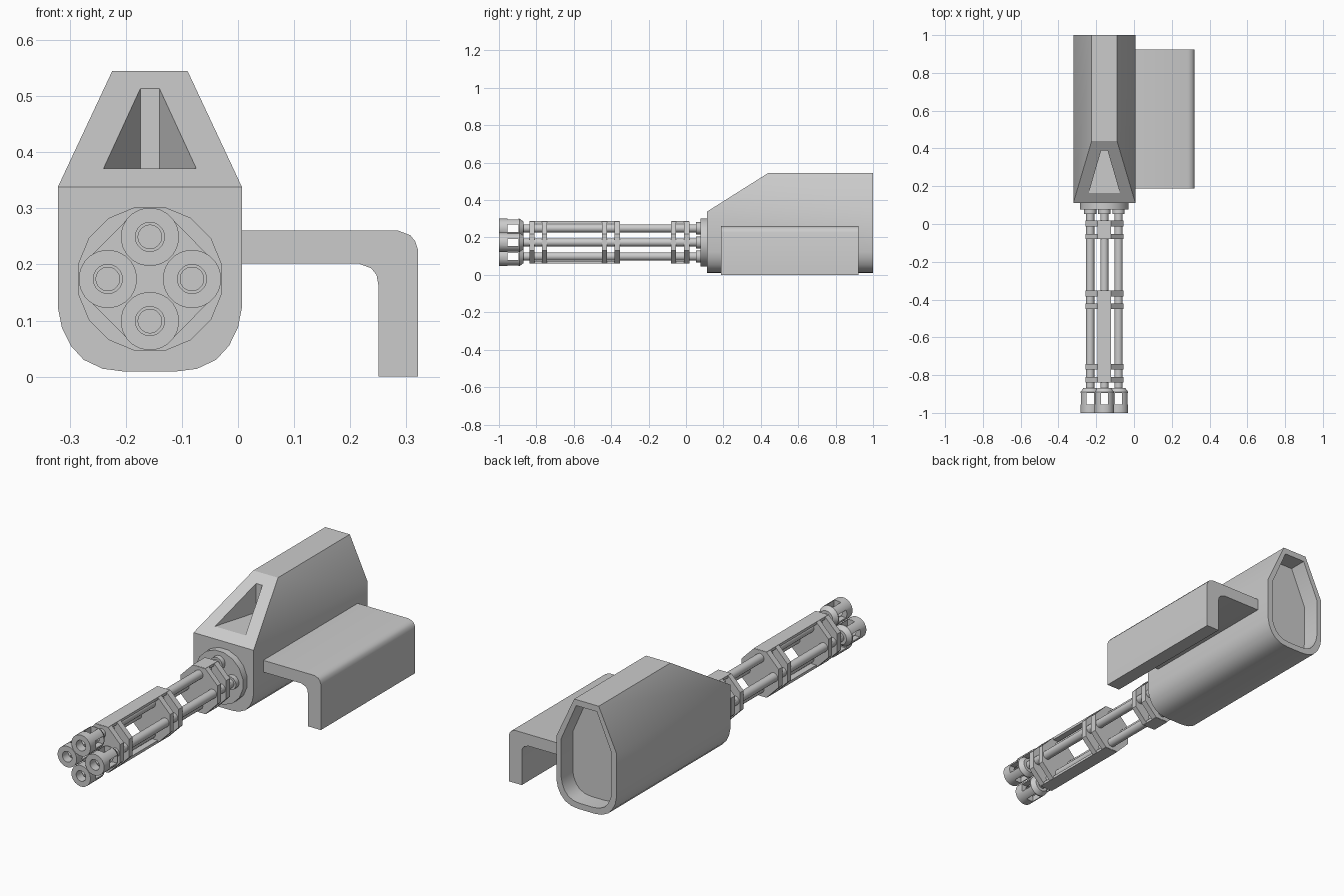
import bpy, bmesh, math

if "Cube" in bpy.data.objects:
    bpy.data.objects.remove(bpy.data.objects["Cube"])

CX, CZ = -0.157, 0.174          # axis of the barrel cluster
OFFS = [(0, .075), (.075, 0), (0, -.075), (-.075, 0)]


def finish(name, verts, faces, smooth=True):
    me = bpy.data.meshes.new(name)
    me.from_pydata(verts, [], faces)
    bm = bmesh.new()
    bm.from_mesh(me)
    bmesh.ops.recalc_face_normals(bm, faces=bm.faces)
    bm.to_mesh(me)
    bm.free()
    ob = bpy.data.objects.new(name, me)
    bpy.context.collection.objects.link(ob)
    if smooth:
        shade(ob)
    return ob


def shade(ob):
    bpy.ops.object.select_all(action='DESELECT')
    ob.select_set(True)
    bpy.context.view_layer.objects.active = ob
    bpy.ops.object.shade_smooth_by_angle(angle=math.radians(32))


def prism(name, pts, y0, y1, smooth=True):
    """Extrude an (x, z) outline along y."""
    n = len(pts)
    verts = [(x, y, z) for y in (y0, y1) for x, z in pts]
    faces = [(i, (i + 1) % n, n + (i + 1) % n, n + i) for i in range(n)]
    return finish(name, verts, faces + [tuple(range(n)), tuple(range(n, 2 * n))], smooth)


def lathe(name, prof, x, z, seg=24, closed=False):
    """Revolve (radius, y) points about a y axis through (x, z)."""
    n, verts, faces = len(prof), [], []
    for r, y in prof:
        for k in range(seg):
            a = 2 * math.pi * (k + .5) / seg
            verts.append((x + r * math.sin(a), y, z + r * math.cos(a)))
    for i in range(n if closed else n - 1):
        j = (i + 1) % n
        for k in range(seg):
            m = (k + 1) % seg
            faces.append((i * seg + k, i * seg + m, j * seg + m, j * seg + k))
    if not closed:
        faces += [tuple(range(seg)), tuple(range((n - 1) * seg, n * seg))]
    return finish(name, verts, faces)


def box(name, x0, x1, y0, y1, z0, z1):
    return prism(name, [(x0, z0), (x1, z0), (x1, z1), (x0, z1)], y0, y1, False)


def cut(ob, cutters):
    for c in cutters:
        c.hide_render = True
        m = ob.modifiers.new("cut", 'BOOLEAN')
        m.operation, m.solver, m.object = 'DIFFERENCE', 'EXACT', c
    dg = bpy.context.evaluated_depsgraph_get()
    dg.update()
    me = bpy.data.meshes.new_from_object(ob.evaluated_get(dg))
    ob.modifiers.clear()
    ob.data = me
    for c in cutters:
        bpy.data.objects.remove(c)
    shade(ob)


# Housing: sloped front top, rounded bottom
half = [(.067, .545), (.164, .338), (.164, .123), (.157, .0875),
        (.141, .055), (.118, .03), (.084, .014), (.045, .009)]
outline = [(CX + x, z) for x, z in half] + [(CX - x, z) for x, z in reversed(half)]
n = len(outline)
front = [(x, .44 if z > .5 else .112, z) for x, z in outline]
back = [(x, 1, z) for x, z in outline]
faces = [(i, (i + 1) % n, n + (i + 1) % n, n + i) for i in range(n)]
faces += [tuple(range(n, 2 * n)), (0, 1, n - 2, n - 1), tuple(range(1, n - 1))]
housing = finish("housing", front + back, faces, False)

# Rear recess and the wedge notch in the slope
inner = [(CX + (x - CX) * .84, .275 + (z - .275) * .89) for x, z in outline]
recess = prism("recess_cutter", inner, .91, 1.1, False)
notch_xy = [(-.24, .163), (-.074, .163), (-.14, .39), (-.174, .39)]
notch = finish("notch_cutter",
               [(x, y, z) for z in (.3705, .7) for x, y in notch_xy],
               [(0, 1, 2, 3), (4, 5, 6, 7), (0, 1, 5, 4), (1, 2, 6, 5),
                (2, 3, 7, 6), (3, 0, 4, 7)], False)
cut(housing, [recess, notch])

# Side guard: bent plate
prism("side_guard", [(0, .26), (.286, .26), (.307, .252), (.316, .241), (.321, .225),
                     (.321, 0), (.25, 0), (.25, .164), (.247, .181), (.2375, .193),
                     (.214, .202), (0, .202)], .187, .923)

# Mounting disc
lathe("mounting_disc", [(.131, .078), (.131, .115)], CX, CZ, 16)

# Barrels with rear collars and slotted muzzles
for i, (dx, dz) in enumerate(OFFS):
    x, z = CX + dx, CZ + dz
    lathe(f"barrel_{i}", [(.022, -.88), (.022, .09)], x, z, 16)
    lathe(f"collar_{i}", [(.033, .054), (.033, .085)], x, z, 16)
    muzzle = lathe(f"muzzle_{i}", [(.026, -1), (.052, -1), (.052, -.89), (.036, -.868),
                                   (.021, -.868), (.021, -.885), (.026, -.885)],
                   x, z, 24, True)
    w = .019
    cut(muzzle, [box("slot_a", x - .1, x + .1, -.955, -.895, z - w, z + w),
                 box("slot_b", x - w, x + w, -.955, -.895, z - .1, z + .1)])

# Octagonal clamps in pairs
oct_pts = [(CX + x, CZ + z) for x, z in
           [(.035, .112), (.101, .045), (.101, -.045), (.035, -.112),
            (-.035, -.112), (-.101, -.045), (-.101, .045), (-.035, .112)]]
for i, (y0, y1) in enumerate([(-.838, -.81), (-.77, -.742), (-.45, -.422),
                              (-.383, -.353), (-.08, -.053), (-.012, .018)]):
    prism(f"clamp_{i}", oct_pts, y0, y1, False)

# Tie plates along the top and bottom of the clamps
for side, s in (("top", 1), ("bottom", -1)):
    for part, y0, y1 in (("long", -.836, -.355), ("short", -.078, .016)):
        za, zb = sorted((CZ + s * .1, CZ + s * .113))
        box(f"{side}_{part}_plate", CX - .035, CX + .035, y0, y1, za, zb)
